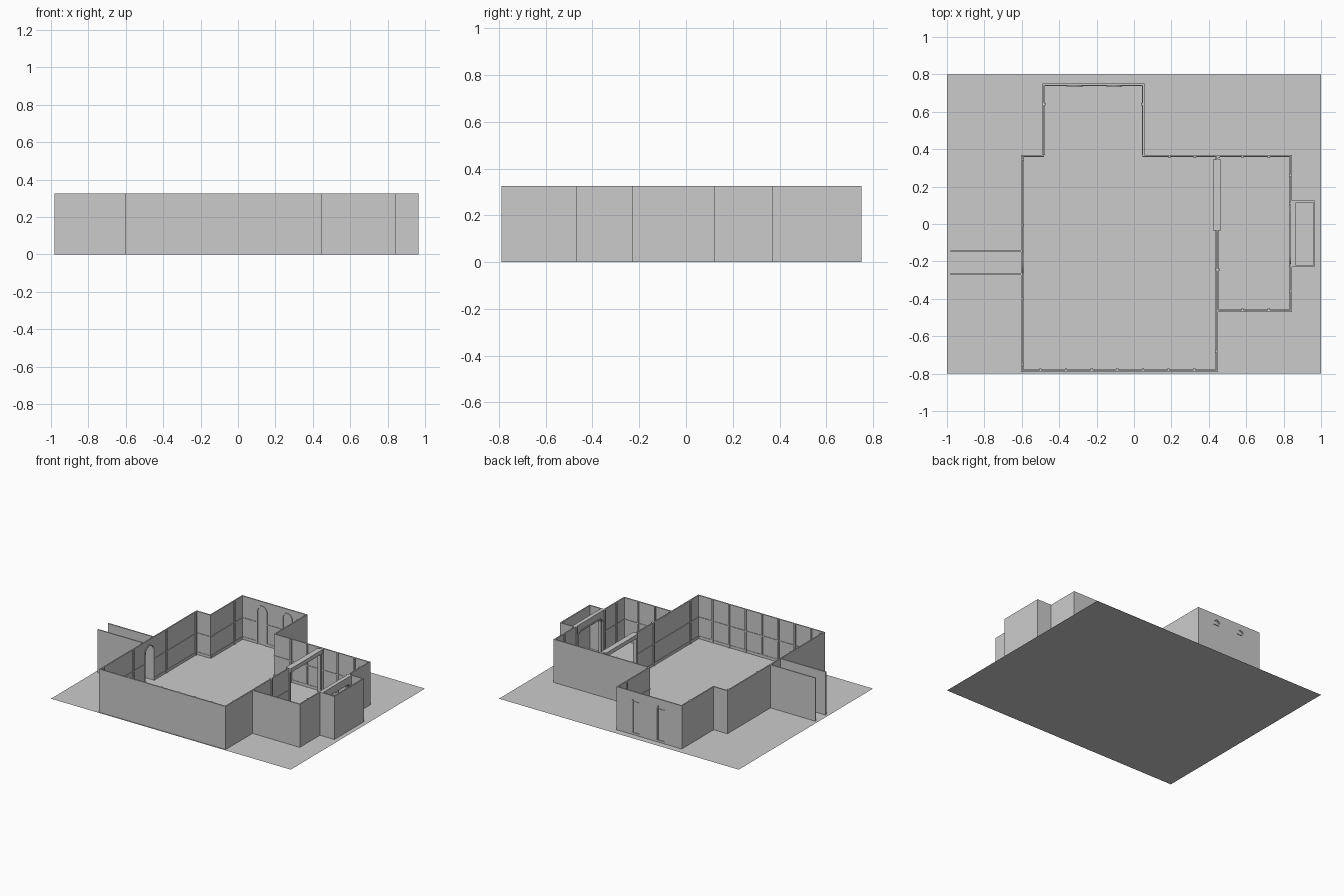
import bpy, bmesh, math
from mathutils import Vector

if "Cube" in bpy.data.objects:
    bpy.data.objects.remove(bpy.data.objects["Cube"])

H, T = 0.325, 0.009          # wall height and thickness
RAIL_Z = 0.16


def prism(name, pts, p, q, d0, d1):
    """Extrude an outline (distance along p->q, height) between depths d0 and d1 to the left."""
    p, q = Vector((*p, 0)), Vector((*q, 0))
    u = (q - p).normalized()
    n = Vector((-u.y, u.x, 0))
    bm = bmesh.new()
    rings = [[bm.verts.new(p + u * s + n * d + Vector((0, 0, z))) for s, z in pts] for d in (d0, d1)]
    bm.faces.new(rings[0])
    bm.faces.new(rings[1][::-1])
    k = len(pts)
    for i in range(k):
        j = (i + 1) % k
        bm.faces.new((rings[0][i], rings[1][i], rings[1][j], rings[0][j]))
    bmesh.ops.recalc_face_normals(bm, faces=bm.faces)
    me = bpy.data.meshes.new(name)
    bm.to_mesh(me)
    bm.free()
    ob = bpy.data.objects.new(name, me)
    bpy.context.collection.objects.link(ob)
    return ob


def rect(a, b, z0, z1):
    return [(a, z0), (b, z0), (b, z1), (a, z1)]


def arch(a, b, top, r, z0=0.0, n=8):
    """Doorway outline with rounded upper corners, from the left foot to the right foot."""
    pts = [(a, z0)]
    for cx, start in ((a + r, math.pi), (b - r, math.pi / 2)):
        for i in range(n + 1):
            w = start - i * math.pi / 2 / n
            pt = (cx + r * math.cos(w), top - r + r * math.sin(w))
            if math.dist(pt, pts[-1]) > 1e-5:
                pts.append(pt)
    return pts + [(b, z0)]


def trim(name, p, q, spans, pilasters, d=T, out=1):
    """Chair rail, skirting and pilasters on one face of a wall."""
    for a, b in spans:
        prism(name + "_chair_rail", rect(a, b, RAIL_Z - 0.004, RAIL_Z + 0.004), p, q, d, d + out * 0.004)
        prism(name + "_skirting", rect(a, b, 0, 0.02), p, q, d, d + out * 0.003)
    for s in pilasters:
        prism(name + "_pilaster", rect(s - 0.006, s + 0.006, 0, H), p, q, d, d + out * 0.008)


def wall(name, p, q, pilasters=(), openings=(), rails=True):
    """Wall standing left of the line p->q; openings are (start, end, top, corner radius)."""
    length = math.dist(p, q)
    pts, spans, last = [(0, 0)], [], 0
    for a, b, top, r in openings:
        pts += arch(a, b, top, r)
        spans.append((last, a))
        last = b
        # casing around the opening on the inner face
        w = 0.01
        prism(name + "_casing", arch(a - w, b + w, top + w, r + w) + arch(a, b, top, r)[::-1],
              p, q, T, T + 0.005)
    pts += [(length, 0), (length, H), (0, H)]
    spans.append((last, length))
    prism(name, pts, p, q, 0, T)
    if rails:
        trim(name, p, q, spans, pilasters)


# Ground slab surface
bpy.ops.mesh.primitive_plane_add(size=1)
ground = bpy.context.object
ground.name = "floor"
ground.scale = (2, 1.6, 1)

# Main room
L, R, F, B = -0.605, 0.45, -0.79, 0.37
wall("front_wall", (L, F), (R, F), [0.105 + 0.137 * i for i in range(7)])
wall("main_back_wall", (R, B), (0.046, B), [0.125, 0.26])
wall("left_wall", (L, B), (L, F), [0.025, 0.375, 0.77, 1.12], [(0.525, 0.625, 0.28, 0.05)])
wall("left_return_wall", (-0.481, B), (L, B))

# Alcove with two tall arched windows in its back wall
wall("alcove_right_wall", (0.055, B), (0.055, 0.75), [0.27])
wall("alcove_left_wall", (-0.49, 0.75), (-0.49, B), [0.11])
p, q = (0.055, 0.75), (-0.49, 0.75)
windows = [(0.129, 0.196), (0.339, 0.406)]
wall("alcove_back_wall", p, q, [], [(a, b, 0.284, 0.0335) for a, b in windows])
for a, b in windows:
    prism("window_pane", arch(a, b, 0.284, 0.0335), p, q, 0.006, 0.0085)
    prism("window_frame", arch(a, b, 0.284, 0.0335) + arch(a + 0.007, b - 0.007, 0.277, 0.0265)[::-1],
          p, q, 0.002, 0.006)
    prism("window_crossbar", rect(a, b, 0.244, 0.25), p, q, 0.002, 0.006)
    prism("window_sill", rect(a, b, 0, 0.015), p, q, 0, 0.006)

# Partition between the rooms, with a wide opening under a beam
y0, y1 = -0.035, 0.345
for a, b, pil in ((F, y0, [0.11, 0.545]), (y1, B, [])):
    prism("partition_wall", rect(0, b - a, 0, H), (R, a), (R, b), 0, T)
    trim("partition", (R, a), (R, b), [(0, b - a)], pil)
trim("partition_right_face", (R, -0.47), (R, y0), [(0, y0 + 0.47)], [0.225], 0, -1)
prism("opening_beam", rect(0, y1 - y0, H - 0.03, H), (0.465, y0), (0.465, y1), 0, 0.042)
for s in (0, y1 - y0 - 0.012):
    prism("opening_post", rect(s, s + 0.012, 0, H - 0.03), (0.457, y0), (0.457, y1), 0, 0.026)

# Side room
wall("side_front_wall", (R, -0.47), (0.845, -0.47), [0.13, 0.27])
wall("side_right_wall", (0.845, -0.47), (0.845, B), [0.11, 0.245, 0.58, 0.73], [(0.265, 0.565, 0.27, 0.04)])
wall("side_back_wall", (0.845, B), (R, B), [0.125, 0.265, 0.39])

# Bay projecting from the side room
bay = [(0.845, -0.23), (0.965, -0.23), (0.965, 0.125), (0.845, 0.125)]
for name, a, b in zip(("bay_front_wall", "bay_right_wall", "bay_back_wall"), bay, bay[1:]):
    wall(name, a, b, rails=False)
# Rounded lintel lining on the bay side of the opening
prism("bay_lintel", [(0, 0), *arch(0.035, 0.335, 0.27, 0.04), (0.355, 0), (0.355, H), (0, H)],
      (0.865, -0.23), (0.865, 0.125), 0, 0.02)

# Corridor walls on the left
for y in (-0.151, -0.272):
    wall("corridor_wall", (-0.98, y), (L, y), rails=False)
